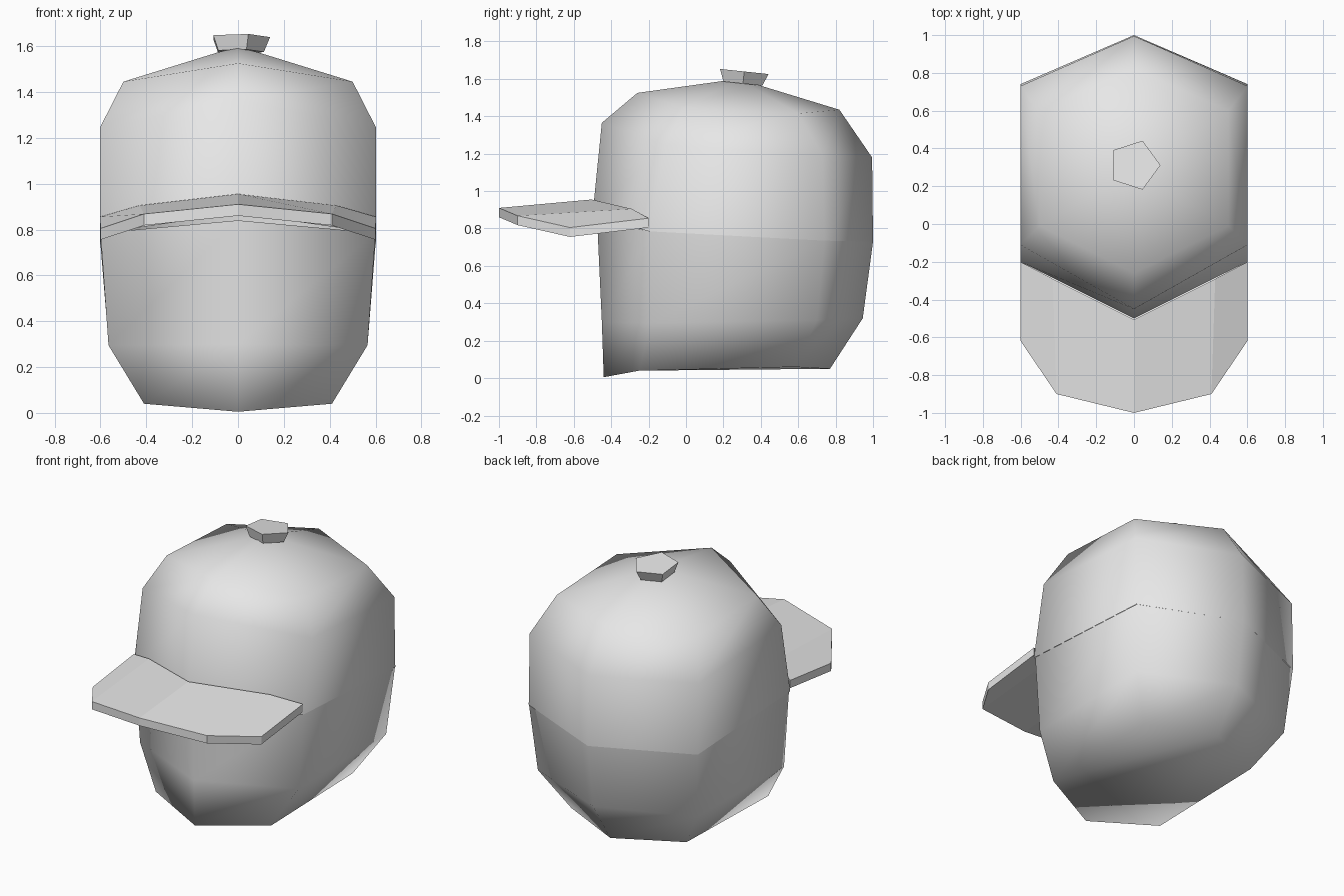
import bpy, bmesh
from math import radians
from mathutils import Matrix

if "Cube" in bpy.data.objects:
    bpy.data.objects.remove(bpy.data.objects["Cube"])

grey = bpy.data.materials.new("light_grey")
grey.use_nodes = True
grey.diffuse_color = (0.8, 0.8, 0.8, 1)
grey.node_tree.nodes["Principled BSDF"].inputs["Base Color"].default_value = (0.8, 0.8, 0.8, 1)


def finish(name, bm, smooth):
    bmesh.ops.recalc_face_normals(bm, faces=bm.faces)
    for f in bm.faces:
        f.smooth = smooth
    mesh = bpy.data.meshes.new(name)
    bm.to_mesh(mesh)
    bm.free()
    mesh.materials.append(grey)
    obj = bpy.data.objects.new(name, mesh)
    bpy.context.collection.objects.link(obj)
    return obj


def hex_ring(bm, front, width, side_front, side_back, back):
    """Six-sided ring; every point is (y, z), the sides are mirrored in x."""
    pts = [(0, *front), (width, *side_front), (width, *side_back),
           (0, *back), (-width, *side_back), (-width, *side_front)]
    return [bm.verts.new(p) for p in pts]


def loft(bm, rings):
    for a, b in zip(rings, rings[1:]):
        for i in range(6):
            j = (i + 1) % 6
            bm.faces.new((a[i], a[j], b[j], b[i]))


def fan(bm, ring, tip):
    v = bm.verts.new(tip)
    for i in range(6):
        bm.faces.new((ring[i], ring[(i + 1) % 6], v))


# Head: six-sided loft narrowing to the chin
bm = bmesh.new()
rings = [hex_ring(bm, *r) for r in (
    ((-0.44, 0.005), 0.41, (-0.25, 0.04), (0.58, 0.06), (0.77, 0.05)),
    ((-0.45, 0.30), 0.565, (-0.19, 0.295), (0.70, 0.31), (0.945, 0.32)),
    ((-0.475, 0.84), 0.6, (-0.19, 0.785), (0.74, 0.735), (1.0, 0.73)),
)]
loft(bm, rings)
bm.faces.new(rings[0])
finish("head", bm, True)

# Cap crown: six panels rising to a point
bm = bmesh.new()
rings = [hex_ring(bm, *r) for r in (
    ((-0.50, 0.87), 0.602, (-0.20, 0.785), (0.74, 0.735), (1.0, 0.73)),
    ((-0.45, 1.365), 0.602, (-0.11, 1.245), (0.73, 1.19), (0.995, 1.18)),
    ((-0.26, 1.525), 0.5, (-0.01, 1.445), (0.60, 1.415), (0.82, 1.435)),
)]
loft(bm, rings)
fan(bm, rings[-1], (0, 0.28, 1.60))
finish("cap_crown", bm, True)

# Brim: folded plate built from one half and mirrored
inner = [(0, -0.505, 0.955), (0.43, -0.29, 0.905), (0.602, -0.20, 0.855)]
outer = [(0, -1.0, 0.91), (0.41, -0.90, 0.868), (0.6, -0.62, 0.805)]


def mirrored(half):
    return [(-x, y, z) for x, y, z in half[:0:-1]] + half


bm = bmesh.new()
layers = [[[bm.verts.new((x, y, z - drop)) for x, y, z in mirrored(edge)]
           for edge in (inner, outer)] for drop in (0, 0.05)]
(ti, to), (bi, bo) = layers
for a, b in ((ti, to), (bi, bo), (ti, bi), (to, bo)):
    for i in range(4):
        bm.faces.new((a[i], a[i + 1], b[i + 1], b[i]))
for k in (0, -1):
    bm.faces.new((ti[k], to[k], bo[k], bi[k]))
finish("cap_brim", bm, False)

# Button: tilted five-sided cone
bm = bmesh.new()
bmesh.ops.create_cone(bm, cap_ends=True, segments=5, radius1=0.11, radius2=0.137, depth=0.065,
                      matrix=Matrix.Translation((0.003, 0.308, 1.607))
                      @ Matrix.Rotation(radians(-6), 4, "X")
                      @ Matrix.Rotation(radians(-90), 4, "Z"))
# Aim one corner to +x
corner = max(bm.verts, key=lambda v: v.co.z + 10 * v.co.x)
if abs(corner.co.y - 0.308) > 0.03:
    bmesh.ops.rotate(bm, verts=bm.verts, cent=(0.003, 0.308, 1.607),
                     matrix=Matrix.Rotation(radians(90), 3, "Z"))
finish("cap_button", bm, False)
